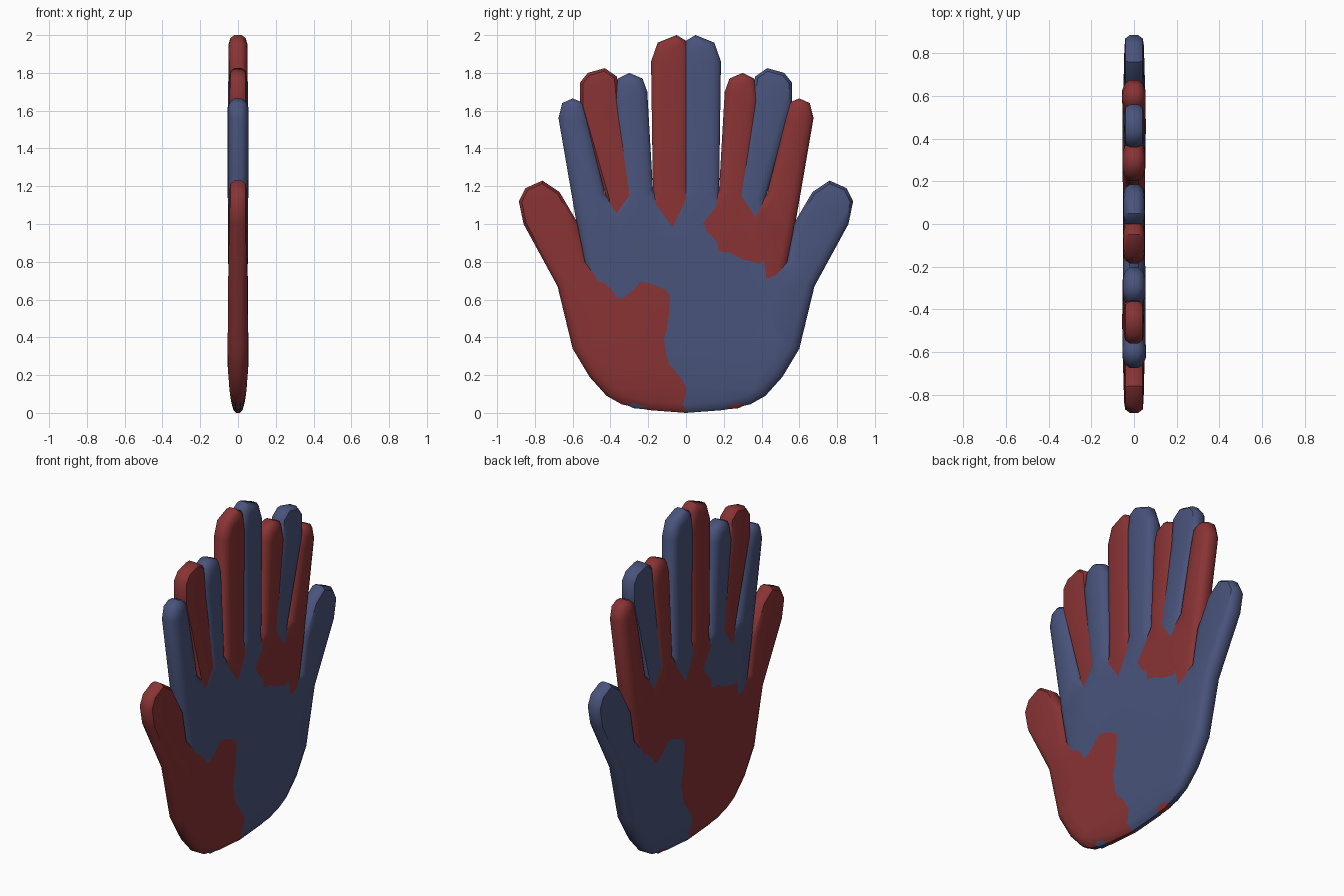
import bpy, bmesh, math, random
from mathutils import Vector
from mathutils.geometry import delaunay_2d_cdt

if "Cube" in bpy.data.objects:
    bpy.data.objects.remove(bpy.data.objects["Cube"])

# Hand outline in (y, z), thumb on the -y side
OUTLINE = [
    (0.0, 0.0), (-0.20, 0.015), (-0.34, 0.045), (-0.42, 0.09), (-0.51, 0.19), (-0.60, 0.34),
    (-0.68, 0.67), (-0.86, 1.0), (-0.885, 1.12), (-0.85, 1.19), (-0.76, 1.23), (-0.67, 1.17),
    (-0.57, 1.0), (-0.53, 0.80), (-0.46, 0.77),                                  # thumb
    (-0.42, 1.13), (-0.56, 1.62), (-0.56, 1.75), (-0.52, 1.80), (-0.43, 1.825),
    (-0.365, 1.78), (-0.35, 1.62), (-0.25, 1.15), (-0.21, 1.10),                 # index
    (-0.175, 1.16), (-0.185, 1.86), (-0.15, 1.96), (-0.05, 2.0), (0.0, 1.97),
    (0.02, 1.85), (0.01, 1.20), (0.08, 1.06),                                    # middle
    (0.175, 1.18), (0.205, 1.70), (0.23, 1.77), (0.30, 1.80), (0.36, 1.77),
    (0.385, 1.66), (0.33, 1.16), (0.37, 1.10),                                   # ring
    (0.43, 1.16), (0.515, 1.55), (0.54, 1.64), (0.60, 1.665), (0.655, 1.64),
    (0.675, 1.56), (0.57, 0.95), (0.50, 0.60), (0.45, 0.30), (0.38, 0.08), (0.28, 0.025),  # little
]
# Rounded rim: (inset from outline, half thickness)
RIM = [(0.045, -0.05), (0.015, -0.041), (0.0, -0.02), (0.0, 0.02), (0.015, 0.041), (0.045, 0.05)]


def inset(points, d):
    pts = [Vector(p) for p in points]
    out = []
    for i, p in enumerate(pts):
        a = (p - pts[i - 1]).normalized()
        b = (pts[(i + 1) % len(pts)] - p).normalized()
        na, nb = Vector((a.y, -a.x)), Vector((b.y, -b.x))
        m = (na + nb) / max(1 + na.dot(nb), 0.6)
        out.append(p + m * d)
    return out


def material(name, color):
    m = bpy.data.materials.new(name)
    m.diffuse_color = color
    m.use_nodes = True
    m.node_tree.nodes["Principled BSDF"].inputs["Base Color"].default_value = m.diffuse_color
    return m


def cap(bm, x):
    """Flat face of the hand, with a loose grid of points over the palm."""
    border = inset(OUTLINE, RIM[0][0])[::-1]
    n = len(border)
    grid = [Vector((-0.49 + 0.14 * i + 0.05 * (k % 2), 0.13 + 0.13 * k))
            for k in range(8) for i in range(7)]
    edges = [(i, (i + 1) % n) for i in range(n)]
    co, _, faces = delaunay_2d_cdt(border + grid, edges, [list(range(n))], 1, 1e-5)[:3]
    made = {}
    for f in faces:
        for i in f:
            if i not in made:
                made[i] = bm.verts.new((x, co[i].x, co[i].y))
        bm.faces.new([made[i] for i in f])


def hand(name, mat, turn):
    rng = random.Random(4)
    bm = bmesh.new()
    rings = [[bm.verts.new((x, p.x, p.y)) for p in inset(OUTLINE, d)] for d, x in RIM]
    n = len(OUTLINE)
    for lo, hi in zip(rings, rings[1:]):
        for i in range(n):
            j = (i + 1) % n
            bm.faces.new((lo[i], lo[j], hi[j], hi[i]))
    cap(bm, RIM[0][1])
    cap(bm, RIM[-1][1])
    bmesh.ops.remove_doubles(bm, verts=bm.verts[:], dist=0.0002)
    # Swell the thumb mound and outer knuckles, thin the heel
    for v in bm.verts:
        y, z = v.co.y, v.co.z
        if abs(v.co.x) > 0.045:
            s = math.copysign(1, v.co.x)
            swell = max(-0.005, min(0.005, 0.02 * -y * (0.75 - min(z, 1.15))))
            v.co.x += s * (swell + rng.uniform(-0.001, 0.001)) - 0.0006
        v.co.x *= 0.55 + 0.45 * math.sin(min(z / 0.3, 1) * math.pi / 2)
    bmesh.ops.recalc_face_normals(bm, faces=bm.faces[:])
    mesh = bpy.data.meshes.new(name)
    bm.to_mesh(mesh)
    bm.free()
    mesh.materials.append(mat)
    ob = bpy.data.objects.new(name, mesh)
    bpy.context.collection.objects.link(ob)
    ob.rotation_euler.z = turn
    bpy.ops.object.select_all(action='DESELECT')
    ob.select_set(True)
    bpy.context.view_layer.objects.active = ob
    bpy.ops.object.shade_smooth_by_angle(angle=math.radians(42))


# Two overlapping hands, one turned half round
hand("red_hand", material("red", (0.25, 0.033, 0.034, 1)), 0)
hand("blue_hand", material("blue", (0.067, 0.088, 0.20, 1)), math.pi)
